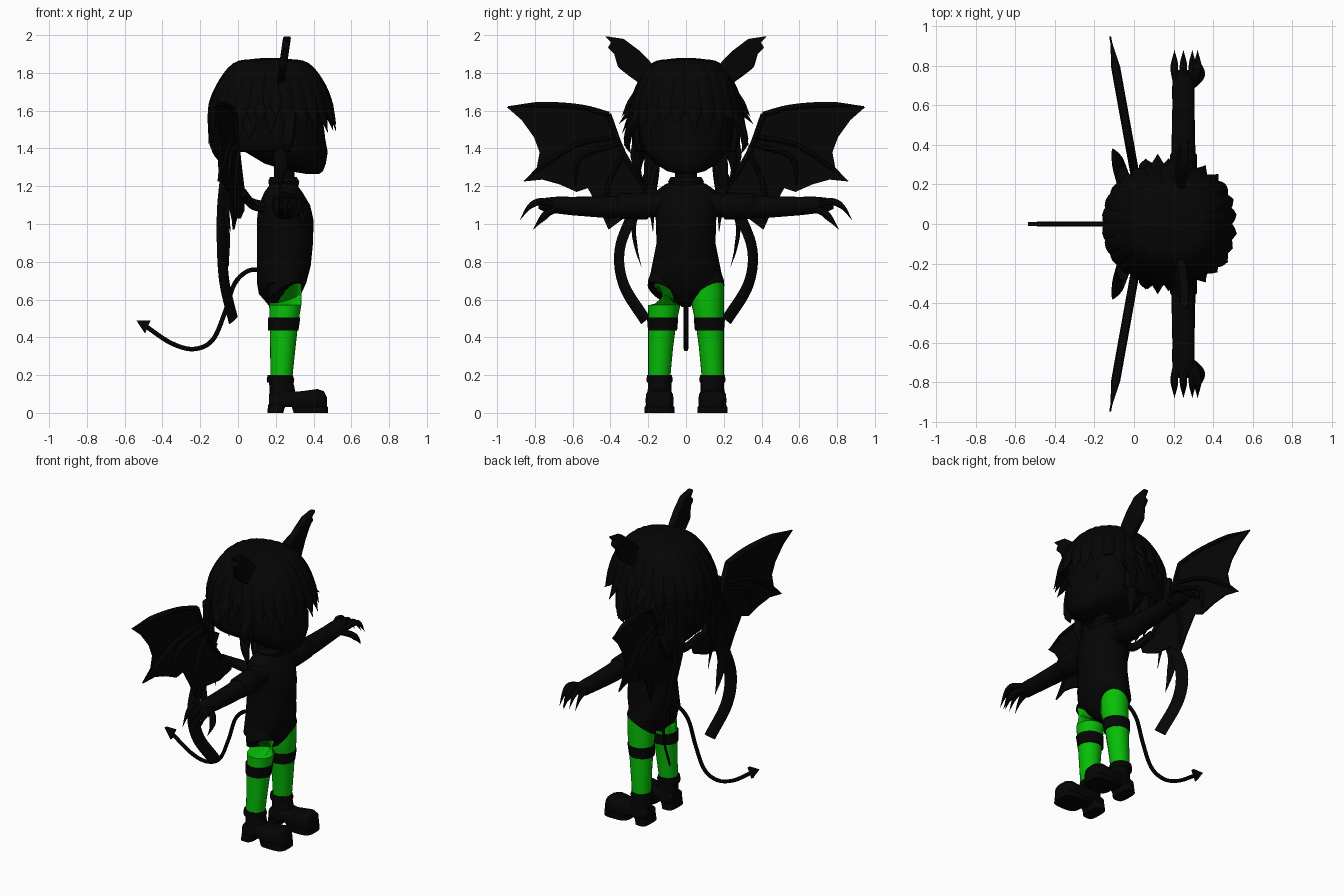
import bpy, bmesh, math, random
from mathutils import Vector as V

random.seed(4)
cube = bpy.data.objects.get("Cube")
if cube:
    bpy.data.objects.remove(cube)


def material(name, rgb):
    m = bpy.data.materials.new(name)
    m.use_nodes = True
    m.diffuse_color = (*rgb, 1)
    bsdf = m.node_tree.nodes["Principled BSDF"]
    bsdf.inputs["Base Color"].default_value = (*rgb, 1)
    bsdf.inputs["Roughness"].default_value = 0.9
    return m


BLACK = material("soft black", (0.0015, 0.0015, 0.0015))
GREEN = material("bright green", (0.002, 0.52, 0.002))
parts = []


def finish(name, bm, mat):
    bmesh.ops.recalc_face_normals(bm, faces=bm.faces[:])
    mesh = bpy.data.meshes.new(name)
    bm.to_mesh(mesh)
    bm.free()
    mesh.materials.append(mat)
    ob = bpy.data.objects.new(name, mesh)
    bpy.context.collection.objects.link(ob)
    parts.append(ob)
    return ob


def loft(name, rings, mat=BLACK, sides=20, power=1.0):
    """Skin a list of (centre, half axis, half axis) rings and cap both ends."""
    bm = bmesh.new()
    loops = []
    for c, u, v in rings:
        loop = []
        for i in range(sides):
            a = math.tau * i / sides
            ca, sa = math.cos(a), math.sin(a)
            p = c + u * math.copysign(abs(ca) ** power, ca) + v * math.copysign(abs(sa) ** power, sa)
            loop.append(bm.verts.new(p))
        loops.append(loop)
    for a, b in zip(loops, loops[1:]):
        for i in range(sides):
            j = (i + 1) % sides
            bm.faces.new((a[i], a[j], b[j], b[i]))
    bm.faces.new(loops[0])
    bm.faces.new(loops[-1])
    return finish(name, bm, mat)


def stack(name, rows, y=0, mat=BLACK, sides=24, power=1.0):
    """Upright form from rows of (height, back, front, half width)."""
    rings = [(V(((b + f) / 2, y, z)), V(((f - b) / 2, 0, 0)), V((0, w, 0))) for z, b, f, w in rows]
    return loft(name, rings, mat, sides, power)


def smooth(pts, steps):
    """Catmull-Rom path through the points."""
    p = [V(q) for q in pts]
    p = [p[0] * 2 - p[1]] + p + [p[-1] * 2 - p[-2]]
    path = []
    for a, b, c, d in zip(p, p[1:], p[2:], p[3:]):
        for k in range(steps):
            t = k / steps
            path.append((b * 2 + (c - a) * t + (a * 2 - b * 5 + c * 4 - d) * t * t
                         + (b * 3 - a - c * 3 + d) * t ** 3) / 2)
    return path + [p[-2]]


def strand(name, pts, width, thick, out=None, centre=None, taper=2.2, sides=8, steps=4):
    """Flattened tube along a path, facing 'out' or away from 'centre'; taper 0 keeps it even."""
    path = smooth(pts, steps)
    rings, n = [], len(path) - 1
    for i, p in enumerate(path):
        tangent = (path[min(i + 1, n)] - path[max(i - 1, 0)]).normalized()
        facing = V(out) if out else p - centre
        u = tangent.cross(facing).normalized()
        v = u.cross(tangent)
        k = max(0.03, min(1, (1 - i / n) * taper)) if taper else 1
        rings.append((p, u * width * k, v * thick * k))
    return loft(name, rings, BLACK, sides)


def plate(name, pts, vec):
    """Flat outline extruded by a vector."""
    bm = bmesh.new()
    face = bm.faces.new([bm.verts.new(p) for p in pts])
    out = bmesh.ops.extrude_face_region(bm, geom=[face], use_keep_orig=True)
    verts = [g for g in out["geom"] if isinstance(g, bmesh.types.BMVert)]
    bmesh.ops.translate(bm, verts=verts, vec=vec)
    return finish(name, bm, BLACK)


# Body, neck and head
stack("torso", [(.56, .17, .24, .02), (.59, .145, .3, .06), (.63, .11, .335, .12),
                (.69, .1, .362, .197), (.78, .1, .385, .18), (.9, .1, .397, .156),
                (1.02, .1, .4, .16), (1.1, .11, .382, .17), (1.17, .14, .34, .165),
                (1.21, .17, .31, .11), (1.23, .2, .29, .06)])
stack("neck", [(1.18, .19, .3, .06), (1.34, .19, .3, .055)])
stack("collar", [(1.2, .165, .32, .085), (1.225, .16, .325, .095), (1.25, .17, .31, .08)])
stack("head", [(1.265, .36, .43, .04), (1.28, .27, .45, .1), (1.32, .14, .465, .165),
               (1.38, .04, .475, .22), (1.45, 0, .462, .245), (1.55, -.02, .45, .25),
               (1.65, 0, .45, .24), (1.75, .05, .4, .19), (1.82, .12, .32, .1)], sides=32)

# Hair cap: a rounded dome kept clear of the face
HEAD = V((.175, 0, 1.5))


def dome(az, el, grow=1.0):
    r = max(0, math.cos(el)) ** .72 * grow
    c, s = math.cos(az), math.sin(az)
    return V((HEAD.x + .315 * r * math.copysign(abs(c) ** .88, c),
              .282 * r * math.copysign(abs(s) ** .88, s), 1.52 + .36 * grow * math.sin(el)))


bm = bmesh.new()
bmesh.ops.create_uvsphere(bm, u_segments=40, v_segments=24, radius=1)
for v in bm.verts:
    el = math.asin(max(-1, min(1, v.co.z)))
    v.co = dome(math.atan2(v.co.y, v.co.x), el)
hidden = [f for f in bm.faces if f.calc_center_median().z < 1.4
          or (f.calc_center_median().x > .3 and f.calc_center_median().z < 1.63)]
bmesh.ops.delete(bm, geom=hidden, context="FACES")
cap = finish("hair_cap", bm, BLACK)
cap.modifiers.new("thickness", "SOLIDIFY").thickness = .02

# Overlapping locks that run from the crown to pointed tips
LOCKS = 26
for i in range(LOCKS):
    az = math.tau * (i + .5) / LOCKS
    front, side = math.cos(az), abs(math.sin(az))
    path = [dome(az, 1.4, .94), dome(az, 1.05), dome(az, .6), dome(az, .2, 1.03)]
    tip = dome(az, 0, 1.05 + .08 * side ** 4 + (.06 + random.uniform(-.02, .02)) * (front > -.3))
    tip.z = (1.53 if front > .35 else 1.45) + random.uniform(-.05, .04)
    strand("hair_lock", path + [tip], .052, .022, centre=HEAD, taper=3.2)

for s in (1, -1):
    # Side tufts, side locks and back locks
    for x, y, z in ((.12, .355, 1.53), (.2, .34, 1.57), (.27, .33, 1.41), (.06, .33, 1.45)):
        strand("side_tuft", [(x, s * .25, z + .14), (x, s * .295, z + .07), (x, s * y, z)],
               .035, .018, out=(0, s, 0))
    strand("side_lock", [(.28, s * .26, 1.62), (.27, s * .3, 1.5), (.26, s * .31, 1.42), (.26, s * .29, 1.37)],
           .035, .02, out=(0, s, 0))
    strand("long_side_lock", [(.2, s * .24, 1.55), (.22, s * .25, 1.4), (.23, s * .25, 1.28), (.22, s * .21, 1.18)],
           .035, .018, out=(0, s, 0))
    for k in range(4):
        y = s * (.035 + .07 * k)
        low = (1.24, 1.3, .96, 1.24)[k]
        strand("back_lock", [(-.12 + .02 * k, y, 1.55), (-.12 + .02 * k, y, 1.42),
                             (-.07, y * 1.05, (1.42 + low) / 2), (-.04 - .02 * (k % 2), y, low)],
               .045, .025, out=(-1, s * .4, 0))
    # Trailing ribbons
    strand("long_ribbon", [(-.06, s * .17, 1.32), (-.085, s * .27, 1.08), (-.085, s * .35, .87),
                           (-.07, s * .33, .68), (-.025, s * .215, .49)],
           .038, .007, out=(.7, s * .7, 0), taper=0, steps=8)
    strand("short_ribbon", [(-.06, s * .17, 1.25), (-.07, s * .27, 1.02), (-.06, s * .265, .88), (-.05, s * .235, .77)],
           .025, .007, out=(.4, s, 0))

    # Pointed ears
    ear = [(.15, 1.8), (.19, 1.86), (.25, 1.92), (.33, 1.98), (.43, 1.995), (.395, 1.96),
           (.415, 1.935), (.38, 1.9), (.36, 1.83), (.31, 1.79), (.24, 1.74)]
    ob = plate("ear", [V((.205 + (z - 1.75) * .14, s * y, z)) for y, z in ear], V((.042, 0, 0)))
    bevel = ob.modifiers.new("soft edge", "BEVEL")
    bevel.width, bevel.segments = .008, 2

    # Eyes follow the curve of the face
    eye = []
    for i in range(16):
        a = math.tau * i / 16
        y = .1 + .05 * math.cos(a)
        eye.append(V((.234 + .23 * math.sqrt(1 - (y / .245) ** 2), s * y, 1.45 + .04 * math.sin(a))))
    plate("eye", eye, V((-.008, 0, 0)))

    # Arms, sleeve trim, hands and claws
    arm = [(.08, 1.12, .075, .07), (.17, 1.1, .068, .065), (.3, 1.09, .062, .06), (.45, 1.09, .059, .056),
           (.6, 1.095, .056, .049), (.68, 1.1, .057, .045), (.74, 1.1, .055, .04), (.78, 1.1, .04, .02)]
    loft("arm", [(V((.25, s * y, z)), V((r, 0, 0)), V((0, 0, h))) for y, z, r, h in arm])
    cuff = [(.2, .066), (.21, .072), (.35, .068), (.36, .06)]
    loft("sleeve", [(V((.25, s * y, 1.095)), V((r, 0, 0)), V((0, 0, r))) for y, r in cuff])
    for x in (.205, .25, .295, .322):
        strand("finger", [(.25 + (x - .25) * .7, s * .71, 1.105), (x, s * .77, 1.12),
                          (x, s * .83, 1.09), (x, s * .88, 1.02)], .018, .019, out=(1, 0, 0))
    strand("thumb", [(.28, s * .69, 1.08), (.325, s * .73, 1.06), (.345, s * .77, 1.02), (.34, s * .81, .97)],
           .02, .02, out=(1, 0, 1))

    # Legs, slanted leotard openings and thigh bands
    leg = [(.64, .165, .335, .085), (.57, .165, .335, .085), (.47, .168, .318, .074),
           (.35, .17, .305, .066), (.18, .172, .287, .058)]
    rings = [(V(((b + f) / 2, s * (.2 - w), z)), V(((f - b) / 2, 0, 0)), V((0, w, 0))) for z, b, f, w in leg]
    rings[0] = (V((.25, s * .115, .64)), V((.085, 0, .04)), V((0, s * .085, .04)))
    loft("leg", rings, GREEN, 24)
    loft("leotard_opening", [(V((.25, s * .115, .63)), V((.088, 0, .045)), V((0, s * .088, .045))),
                             (V((.245, s * .112, .69)), V((.09, 0, .02)), V((0, s * .088, .015))),
                             (V((.24, s * .11, .76)), V((.07, 0, 0)), V((0, s * .07, 0)))], sides=24)
    stack("thigh_band", [(.435, .16, .32, .077), (.505, .16, .33, .083)], s * .124)

    # Boots with flat soles
    yb = s * .14
    stack("boot_shaft", [(.05, .165, .31, .07), (.13, .168, .3, .062), (.17, .162, .29, .062)], yb)
    stack("boot_cuff", [(.16, .155, .295, .066), (.175, .152, .298, .07), (.2, .157, .29, .065)], yb)
    foot = [(.165, .055, .01, .1), (.238, .068, .01, .12), (.25, .068, .03, .125),
            (.285, .066, .03, .118), (.31, .07, .01, .112), (.36, .074, .01, .118), (.42, .074, .01, .126),
            (.455, .064, .01, .115), (.472, .042, .01, .08)]
    loft("boot_foot", [(V((x, yb, (lo + hi) / 2)), V((0, w, 0)), V((0, 0, (hi - lo) / 2)))
                       for x, w, lo, hi in foot], power=.6)
    stack("boot_heel", [(0, .155, .24, .076), (.045, .16, .25, .074)], yb, power=.6)
    stack("boot_sole", [(0, .295, .477, .08), (.03, .285, .477, .08), (.036, .29, .47, .074)], yb, power=.6)

    # Bat wings: scalloped membrane and raised bones
    def wing(y, z):
        return V((.05 - .18 * y, s * y, z))

    outline = [(.1, 1.13), (.22, 1.2), (.33, 1.38), (.385, 1.46), (.41, 1.585), (.55, 1.625), (.74, 1.64),
               (.95, 1.62), (.87, 1.55), (.805, 1.46), (.775, 1.38), (.79, 1.3), (.86, 1.225), (.76, 1.235),
               (.67, 1.21), (.58, 1.17), (.52, 1.19), (.46, 1.08), (.41, .97), (.33, 1.03), (.22, 1.03), (.12, 1.07)]
    plate("wing_membrane", [wing(y, z) - V((.005, 0, 0)) for y, z in outline], V((.01, 0, 0)))
    bones = [[(.2, 1.17), (.33, 1.37), (.41, 1.58)], [(.41, 1.58), (.55, 1.617), (.74, 1.632), (.95, 1.622)],
             [(.38, 1.46), (.6, 1.41), (.86, 1.228)], [(.33, 1.38), (.41, 1.2), (.41, .975)],
             [(.36, 1.42), (.56, 1.35), (.59, 1.18)]]
    for k, bone in enumerate(bones):
        strand("wing_bone", [wing(y, z) for y, z in bone], .015, .023, out=(1, 0, 0), taper=4 if k else 0)
    strand("wing_root", [(.14, s * .08, 1.09), (.07, s * .1, 1.11), (.02, s * .2, 1.17)],
           .035, .025, out=(0, s, 1), taper=0)

# Tail with an arrow tip
strand("tail", [(.13, 0, .76), (.05, 0, .75), (-.02, 0, .68), (-.07, 0, .53), (-.135, 0, .385), (-.235, 0, .338),
                (-.355, 0, .37), (-.49, 0, .46)], .012, .012, out=(0, 1, 0), taper=0, steps=6)
plate("tail_tip", [V((x, -.011, z)) for x, z in
                   ((-.537, .488), (-.463, .488), (-.475, .463), (-.492, .42))], V((0, .022, 0)))

bpy.ops.object.select_all(action="DESELECT")
for ob in parts:
    ob.select_set(True)
bpy.context.view_layer.objects.active = parts[0]
bpy.ops.object.shade_smooth_by_angle(angle=math.radians(40))
